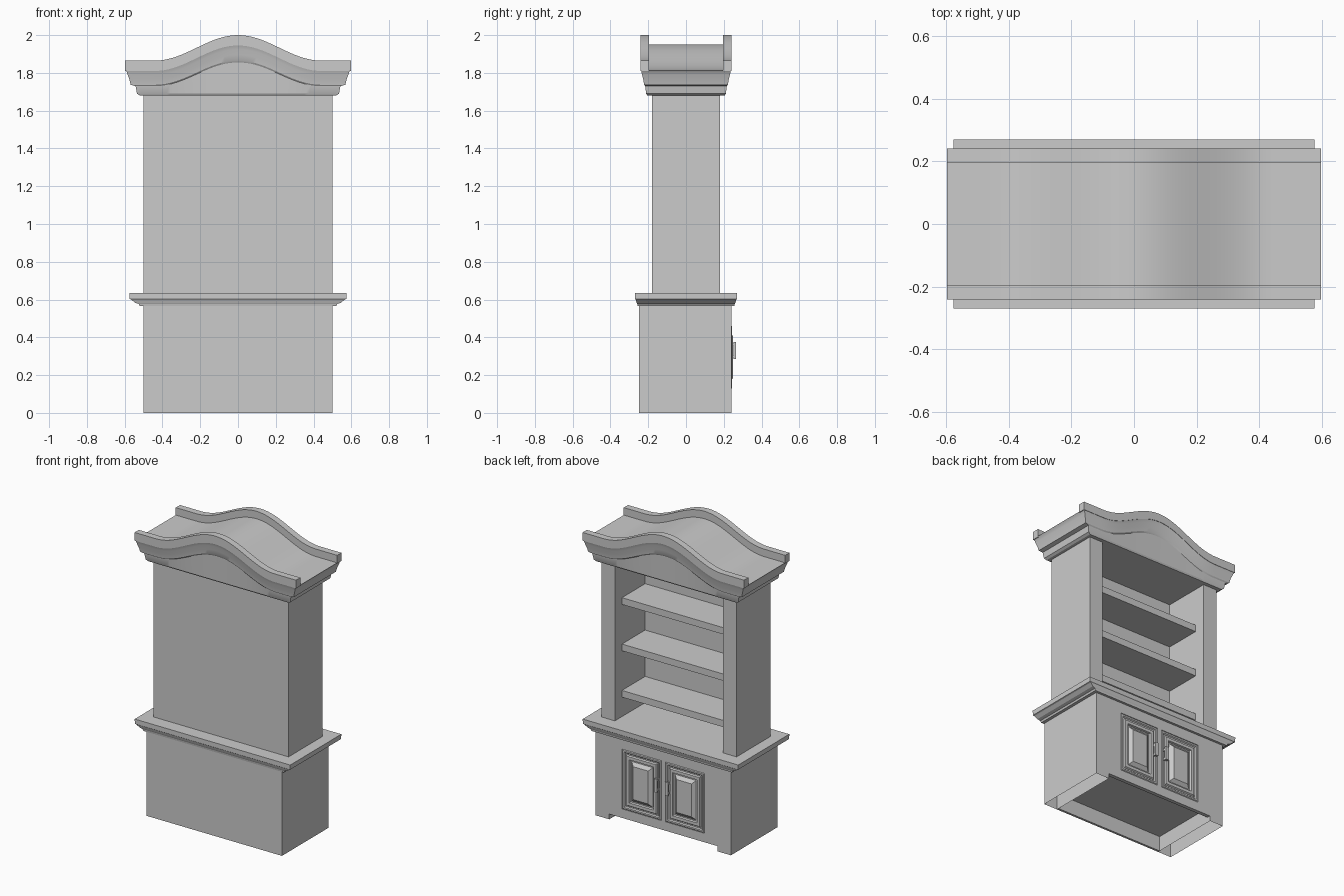
import bpy, bmesh, math

if "Cube" in bpy.data.objects:
    bpy.data.objects.remove(bpy.data.objects["Cube"])


def make_object(name, bm, smooth=False):
    bmesh.ops.recalc_face_normals(bm, faces=bm.faces)
    mesh = bpy.data.meshes.new(name)
    bm.to_mesh(mesh)
    bm.free()
    obj = bpy.data.objects.new(name, mesh)
    bpy.context.collection.objects.link(obj)
    if smooth:
        bpy.ops.object.select_all(action='DESELECT')
        bpy.context.view_layer.objects.active = obj
        obj.select_set(True)
        bpy.ops.object.shade_smooth_by_angle(angle=math.radians(25))
    return obj


def box(name, x0, x1, y0, y1, z0, z1, open_bottom=False):
    bm = bmesh.new()
    bmesh.ops.create_cube(bm, size=1)
    for v in bm.verts:
        v.co = ((x0 + x1) / 2 + v.co.x * (x1 - x0),
                (y0 + y1) / 2 + v.co.y * (y1 - y0),
                (z0 + z1) / 2 + v.co.z * (z1 - z0))
    if open_bottom:
        low = [f for f in bm.faces if all(abs(v.co.z - z0) < 1e-5 for v in f.verts)]
        bmesh.ops.delete(bm, geom=low, context='FACES_ONLY')
    return make_object(name, bm)


def bridge(bm, rings):
    for a, b in zip(rings, rings[1:]):
        n = len(a)
        for i in range(n):
            bm.faces.new((a[i], a[(i + 1) % n], b[(i + 1) % n], b[i]))


def arch(x):
    """Height the crown rises at x above its flat ends."""
    return 0.0675 * (1 + math.cos(math.pi * x / 0.44)) if abs(x) < 0.44 else 0.0


# Base cabinet: hollow sides, back, rails and stiles around the doors
for side, s in (("left", -1), ("right", 1)):
    a, b = sorted((0.4 * s, 0.5 * s))
    box(f"base_side_{side}", a, b, -0.25, 0.24, 0, 0.57, open_bottom=True)
    box(f"upper_side_{side}", a, b, -0.18, 0.18, 0.63, 1.69)
    a, b = sorted((0.306 * s, 0.4 * s))
    box(f"base_stile_{side}", a, b, 0.215, 0.24, 0.035, 0.57)
box("base_back", -0.4, 0.4, -0.25, -0.235, 0, 0.57)
box("base_floor", -0.4, 0.4, -0.235, 0.215, 0.1, 0.12)
box("base_mid_stile", -0.015, 0.015, 0.215, 0.24, 0.095, 0.495)
box("base_top_rail", -0.306, 0.306, 0.215, 0.24, 0.495, 0.57)
box("base_bottom_rail", -0.306, 0.306, 0.215, 0.24, 0.035, 0.095)

# Panelled doors with bar handles
DOOR = [(0, 0.22), (0, 0.236), (0.006, 0.242), (0.016, 0.242), (0.022, 0.235),
        (0.03, 0.235), (0.036, 0.243), (0.056, 0.243), (0.06, 0.232),
        (0.068, 0.232), (0.09, 0.25)]
for side, s in (("left", -1), ("right", 1)):
    bm = bmesh.new()
    x0, x1 = sorted((0.015 * s, 0.306 * s))
    rings = [[bm.verts.new(p) for p in ((x0 + d, y, 0.095 + d), (x1 - d, y, 0.095 + d),
                                        (x1 - d, y, 0.495 - d), (x0 + d, y, 0.495 - d))]
             for d, y in DOOR]
    bridge(bm, rings)
    bm.faces.new(rings[-1])
    bm.faces.new(rings[0])
    make_object(f"door_{side}", bm)
    a, b = sorted((0.03 * s, 0.052 * s))
    box(f"handle_{side}", a, b, 0.252, 0.266, 0.285, 0.375)
    for z in (0.29, 0.355):
        box(f"handle_post_{side}", a + 0.004, b - 0.004, 0.235, 0.255, z, z + 0.015)

# Countertop with moulded edge
COUNTER = [(0.565, 0.52, 0.256), (0.577, 0.525, 0.258), (0.583, 0.545, 0.261),
           (0.6, 0.565, 0.267), (0.603, 0.574, 0.27), (0.635, 0.575, 0.27)]
bm = bmesh.new()
rings = [[bm.verts.new(p) for p in ((-x, -y, z), (x, -y, z), (x, y, z), (-x, y, z))]
         for z, x, y in COUNTER]
bridge(bm, rings)
bm.faces.new(rings[0])
bm.faces.new(rings[-1])
make_object("countertop", bm)

# Upper back panel and shelves
box("upper_back", -0.4, 0.4, -0.18, -0.14, 0.63, 1.69)
for i, z in enumerate((0.81, 1.12, 1.43)):
    box(f"shelf_{i + 1}", -0.4, 0.4, -0.14, 0.105, z - 0.045, z)

# Arched crown: moulding levels (z, half width, half depth, share of the arch)
CROWN = [(1.68, 0.52, 0.205, 0), (1.69, 0.535, 0.211, 0), (1.73, 0.542, 0.216, 0.93),
         (1.737, 0.568, 0.222, 0.95), (1.765, 0.575, 0.226, 0.97),
         (1.79, 0.584, 0.233, 1), (1.807, 0.59, 0.236, 1), (1.815, 0.597, 0.24, 1)]
N = 48
steps = [-1 + 2 * i / N for i in range(N + 1)]
bm = bmesh.new()
rings = []
for z, hx, hy, k in CROWN:
    front = [bm.verts.new((t * hx, -hy, z + k * arch(t * hx))) for t in steps]
    back = [bm.verts.new((t * hx, hy, z + k * arch(t * hx))) for t in reversed(steps)]
    rings.append(front + back)
bridge(bm, rings)
for ring in (rings[0], rings[-1]):
    for i in range(N):
        bm.faces.new((ring[i], ring[i + 1], ring[-2 - i], ring[-1 - i]))
make_object("crown", bm, smooth=True)

# Raised rims along both long edges of the crown
for side, s in (("front", -1), ("back", 1)):
    bm = bmesh.new()
    rings = []
    for t in steps:
        x = t * 0.597
        h = arch(x)
        rings.append([bm.verts.new((x, s * y, z + h)) for y, z in
                      ((0.195, 1.81), (0.24, 1.81), (0.24, 1.865), (0.195, 1.865))])
    bridge(bm, rings)
    bm.faces.new(rings[0])
    bm.faces.new(rings[-1])
    make_object(f"crown_rim_{side}", bm, smooth=True)
